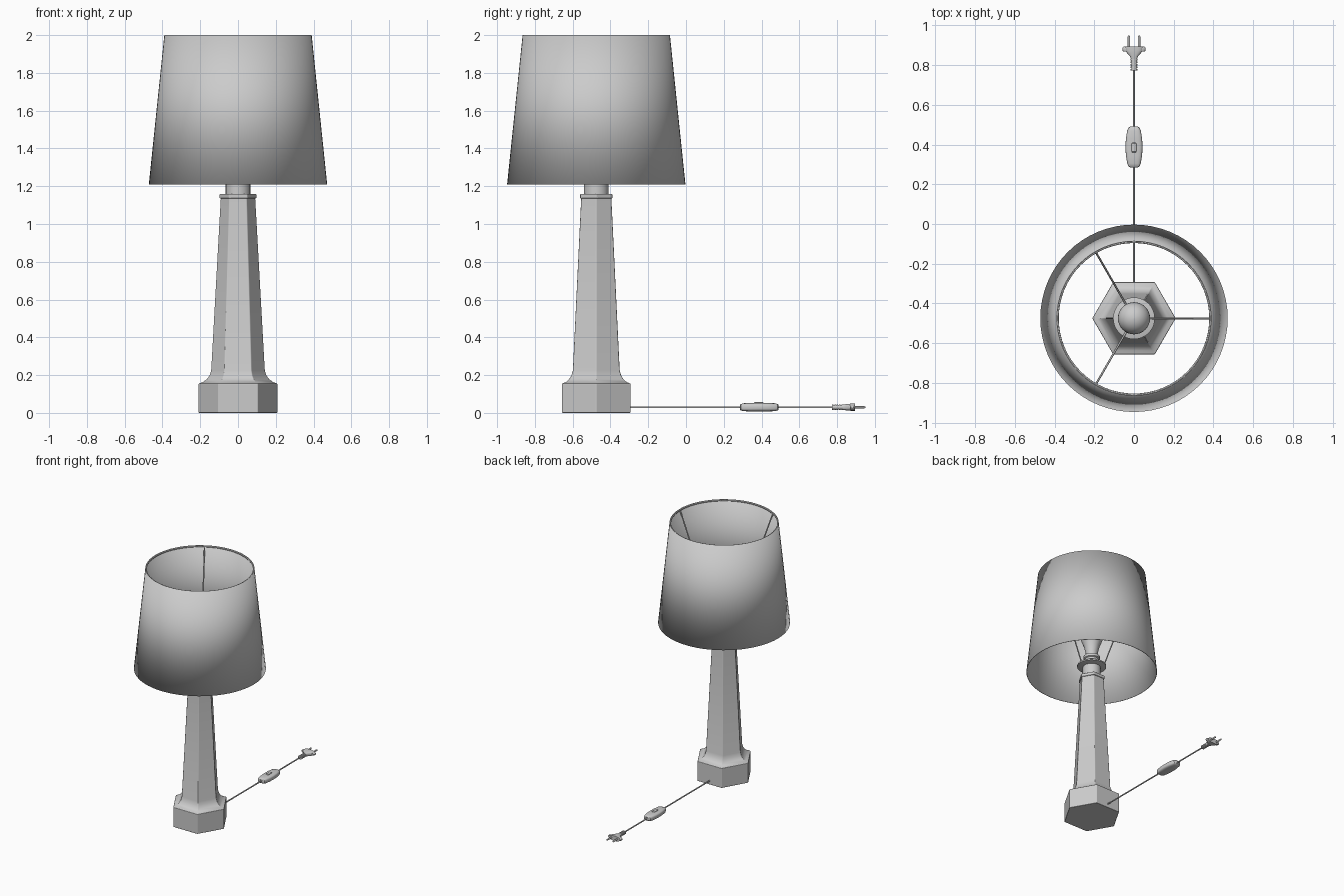
import bpy, bmesh
from math import cos, sin, pi, radians
from mathutils import Vector

if "Cube" in bpy.data.objects:
    bpy.data.objects.remove(bpy.data.objects["Cube"], do_unlink=True)

grey = bpy.data.materials.new("plain grey")
grey.use_nodes = True
grey.diffuse_color = (0.6, 0.6, 0.6, 1)
grey.node_tree.nodes["Principled BSDF"].inputs["Base Color"].default_value = (0.6, 0.6, 0.6, 1)

LAMP = Vector((0, -0.475, 0))    # vertical axis of the lamp
CORD_Z = 0.03                    # height of the cord above the table


def finish(obj):
    bpy.ops.object.select_all(action='DESELECT')
    obj.select_set(True)
    bpy.context.view_layer.objects.active = obj
    bpy.ops.object.shade_smooth_by_angle(angle=radians(32))
    return obj


def loft(name, stations, place, sides=48, caps=True, power=1.0):
    """Skin rings through stations; place(u, v, t) maps a ring point into space."""
    bm = bmesh.new()
    rings = []
    for t, ru, rv in stations:
        ring = []
        for i in range(sides):
            a = 2 * pi * i / sides
            c, s = cos(a), sin(a)
            u = abs(c) ** power * (1 if c > 0 else -1) * ru
            v = abs(s) ** power * (1 if s > 0 else -1) * rv
            ring.append(bm.verts.new(place(u, v, t)))
        rings.append(ring)
    for low, high in zip(rings, rings[1:]):
        for i in range(sides):
            j = (i + 1) % sides
            bm.faces.new((low[i], low[j], high[j], high[i]))
    if caps:
        bm.faces.new(rings[0][::-1])
        bm.faces.new(rings[-1])
        bmesh.ops.recalc_face_normals(bm, faces=bm.faces)
    mesh = bpy.data.meshes.new(name)
    bm.to_mesh(mesh)
    bm.free()
    mesh.materials.append(grey)
    obj = bpy.data.objects.new(name, mesh)
    bpy.context.collection.objects.link(obj)
    return finish(obj)


def upright(name, profile, **options):
    """Turned part on the lamp axis, profile of (radius, height)."""
    return loft(name, [(z, r, r) for r, z in profile],
                lambda u, v, t: LAMP + Vector((u, v, t)), **options)


def lying(name, stations, x=0, z=CORD_Z, **options):
    """Part running along the cord, stations of (y, half width, half height)."""
    return loft(name, stations, lambda u, v, t: Vector((x + u, t, z + v)), **options)


def rod(name, points, radius, cyclic=False):
    curve = bpy.data.curves.new(name, 'CURVE')
    curve.dimensions = '3D'
    curve.bevel_depth = radius
    curve.bevel_resolution = 2
    curve.use_fill_caps = True
    spline = curve.splines.new('POLY')
    spline.points.add(len(points) - 1)
    for p, co in zip(spline.points, points):
        p.co = (*co, 1)
    spline.use_cyclic_u = cyclic
    curve.materials.append(grey)
    obj = bpy.data.objects.new(name, curve)
    bpy.context.collection.objects.link(obj)


def polar(radius, angle, z):
    return LAMP + Vector((radius * cos(angle), radius * sin(angle), z))


# Six-sided foot, flare and tapering column
column = upright("column", [(0.21, 0), (0.21, 0.155), (0.186, 0.163), (0.166, 0.178),
                            (0.152, 0.198), (0.143, 0.225), (0.092, 1.14)], sides=6)
collar = upright("column_collar", [(0.098, 1.135), (0.098, 1.16)], sides=6)
for part in (column, collar):
    bevel = part.modifiers.new("soft edges", 'BEVEL')
    bevel.width = 0.004
    bevel.segments = 2
    bevel.limit_method = 'ANGLE'
    bevel.angle_limit = radians(50)
    bevel.harden_normals = True

# Neck, shade carrier disc and bulb holder
upright("neck", [(0.065, 1.155), (0.065, 1.25)])
upright("carrier_disc", [(0.07, 1.245), (0.105, 1.252), (0.105, 1.262), (0.07, 1.27)])
upright("bulb_holder", [(0.062, 1.265), (0.062, 1.29), (0.05, 1.295), (0.05, 1.31),
                        (0.06, 1.315), (0.06, 1.335), (0.045, 1.34)])

# Bulb: tapered neck running into a round globe
globe = [(0.081 * cos(a), 1.5 + 0.081 * sin(a))
         for a in (radians(-20 + 109 * i / 10) for i in range(11))]
upright("bulb", [(0.04, 1.335), (0.044, 1.37), (0.056, 1.42), (0.068, 1.45)] + globe, sides=32)

# Thin tapered shade with its wire rim and three struts
shade = upright("shade", [(0.472, 1.21), (0.39, 2.0)], sides=64, caps=False)
wall = shade.modifiers.new("wall", 'SOLIDIFY')
wall.thickness = 0.004
wall.offset = -1
rod("shade_rim", [polar(0.384, 2 * pi * i / 64, 1.993) for i in range(64)], 0.005, True)
for i in range(3):
    a = 2 * pi * i / 3
    rod(f"shade_strut_{i + 1}", [polar(0.07, a, 1.265), polar(0.1, a, 1.265),
                                 polar(0.384, a, 1.992)], 0.005)

# Cord with an in-line switch
rod("cord", [(0, -0.31, CORD_Z), (0, 0.8, CORD_Z)], 0.005)
lying("switch_body", [(0.285, 0.02, 0.012), (0.29, 0.028, 0.017), (0.305, 0.034, 0.021),
                      (0.345, 0.041, 0.022), (0.387, 0.043, 0.022), (0.43, 0.041, 0.022),
                      (0.47, 0.034, 0.021), (0.485, 0.028, 0.017), (0.49, 0.02, 0.012)],
      sides=32, power=0.6)
lying("switch_button", [(0.36, 0.008, 0.004), (0.365, 0.012, 0.008),
                        (0.405, 0.012, 0.008), (0.41, 0.008, 0.004)],
      z=0.05, sides=16, power=0.6)

# Plug: ribbed strain relief, widening grip, flange and two pins
ribs = []
for i in range(5):
    y = 0.772 + 0.013 * i
    ribs += [(y, 0.017, 0.015), (y + 0.008, 0.017, 0.015),
             (y + 0.008, 0.012, 0.011), (y + 0.013, 0.012, 0.011)]
lying("plug_strain_relief", ribs, sides=24)
lying("plug_grip", [(0.832, 0.016, 0.014), (0.845, 0.02, 0.016), (0.862, 0.036, 0.018),
                    (0.875, 0.044, 0.019), (0.895, 0.046, 0.019)], sides=32, power=0.7)
lying("plug_flange", [(0.868, 0.052, 0.012), (0.874, 0.058, 0.014),
                      (0.888, 0.058, 0.014), (0.894, 0.052, 0.012)], sides=32, power=0.7)
for side, x in (("left", 0.026), ("right", -0.026)):
    lying(f"plug_pin_{side}", [(0.885, 0.006, 0.006), (0.944, 0.006, 0.006),
                               (0.95, 0.003, 0.003)], x=x, sides=16)
